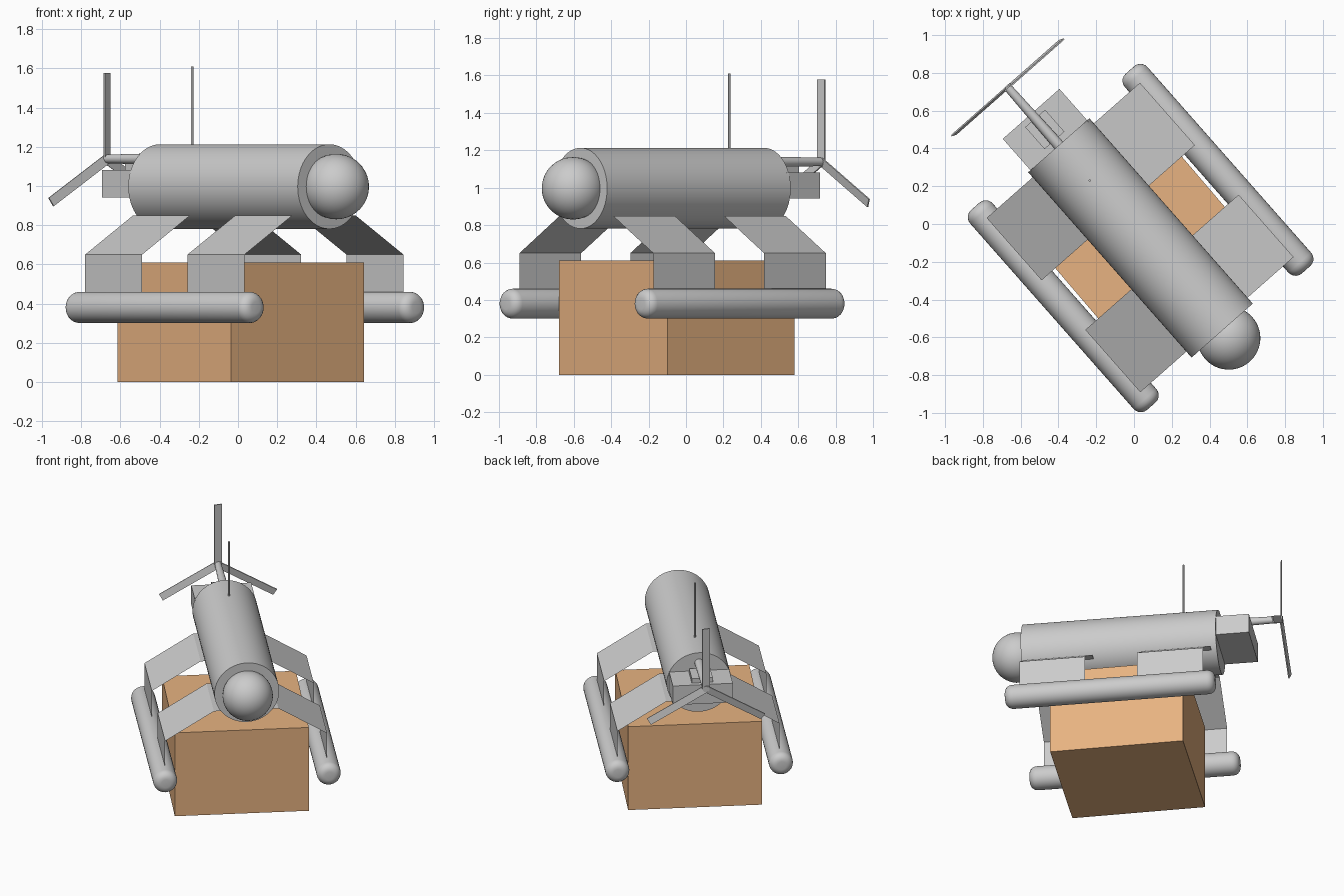
import bpy, bmesh
from math import radians, pi
from mathutils import Matrix

if "Cube" in bpy.data.objects:
    bpy.data.objects.remove(bpy.data.objects["Cube"])

# The craft is laid out facing -y, then turned as a whole on the ground plane
CRAFT = Matrix.Rotation(radians(41.4), 4, 'Z') @ Matrix.Translation((-0.023, 0, 0))
ALONG_Y = Matrix.Rotation(pi / 2, 4, 'X')
BODY_Z = 0.997


def finish(name, bm, smooth=False):
    bmesh.ops.transform(bm, matrix=CRAFT, verts=bm.verts)
    mesh = bpy.data.meshes.new(name)
    bm.to_mesh(mesh)
    bm.free()
    obj = bpy.data.objects.new(name, mesh)
    bpy.context.collection.objects.link(obj)
    if smooth:
        bpy.ops.object.select_all(action='DESELECT')
        obj.select_set(True)
        bpy.context.view_layer.objects.active = obj
        bpy.ops.object.shade_smooth_by_angle(angle=radians(35))
    return obj


def box(name, centre, size, turn=Matrix()):
    bm = bmesh.new()
    m = Matrix.Translation(centre) @ turn @ Matrix.Diagonal((*size, 1))
    bmesh.ops.create_cube(bm, size=1, matrix=m)
    return finish(name, bm)


def tube(name, centre, r1, r2, length, turn=ALONG_Y, sides=32, bevel=0):
    bm = bmesh.new()
    bmesh.ops.create_cone(bm, cap_ends=True, segments=sides, radius1=r1, radius2=r2, depth=length)
    if bevel:
        rims = [e for e in bm.edges if abs(e.verts[0].co.z - e.verts[1].co.z) < 1e-5]
        bmesh.ops.bevel(bm, geom=rims, offset=bevel, segments=5, profile=0.5, affect='EDGES')
    bmesh.ops.transform(bm, matrix=Matrix.Translation(centre) @ turn, verts=bm.verts)
    return finish(name, bm, True)


# Main hull and nose ball
tube("hull", (0, -0.078, BODY_Z), 0.216, 0.216, 1.308, sides=64)
bm = bmesh.new()
bmesh.ops.create_uvsphere(bm, u_segments=48, v_segments=24, radius=0.167,
                          matrix=Matrix.Translation((0, -0.785, BODY_Z)) @ ALONG_Y)
finish("nose_ball", bm, True)

# Floats on both sides
for side, sx in (("left", -1), ("right", 1)):
    tube(side + "_float", (sx * 0.546, -0.079, 0.38), 0.08, 0.08, 1.41, bevel=0.05)

# Folded sheet struts, each running from float to float under the hull
half = [(0.541, 0.42), (0.541, 0.65), (0.215, 0.85)]
profile = half + [(-x, z) for x, z in reversed(half)]
for name, y0, y1 in (("front_strut", -0.69, -0.25), ("rear_strut", 0.10, 0.54)):
    bm = bmesh.new()
    rows = [[bm.verts.new((x, y, z)) for x, z in profile] for y in (y0, y1)]
    for i in range(len(profile) - 1):
        bm.faces.new((rows[0][i], rows[1][i], rows[1][i + 1], rows[0][i + 1]))
    bmesh.ops.reverse_faces(bm, faces=[f for f in bm.faces if f.normal.z < 0])
    finish(name, bm)

# Cargo crate carried between the floats
crate = box("cargo_crate", (0, -0.046, 0.305), (0.893, 0.893, 0.61),
            Matrix.Rotation(radians(-0.9), 4, 'Z'))
brown = bpy.data.materials.new("crate_brown")
brown.diffuse_color = (0.8, 0.45, 0.22, 1)
brown.use_nodes = True
brown.node_tree.nodes["Principled BSDF"].inputs["Base Color"].default_value = brown.diffuse_color
crate.data.materials.append(brown)

# Rear engine block, shaft mount and propeller shaft
box("engine_block", (0, 0.68, 1.012), (0.40, 0.235, 0.14))
box("shaft_mount", (0, 0.688, 1.095), (0.14, 0.155, 0.04))
tube("propeller_shaft", (0, 0.775, 1.138), 0.03, 0.022, 0.44, turn=Matrix.Rotation(-pi / 2, 4, 'X'))

# Three pitched propeller blades
bm = bmesh.new()
for k in range(3):
    m = (Matrix.Translation((0, 0.985, 1.138)) @ Matrix.Rotation(k * 2 * pi / 3, 4, 'Y')
         @ Matrix.Rotation(radians(12), 4, 'Z') @ Matrix.Translation((0, 0, 0.22))
         @ Matrix.Diagonal((0.05, 0.008, 0.44, 1)))
    bmesh.ops.create_cube(bm, size=1, matrix=m)
finish("propeller_blades", bm)

# Antenna
tube("antenna", (0, 0.328, 1.40), 0.006, 0.006, 0.42, turn=Matrix(), sides=12)
